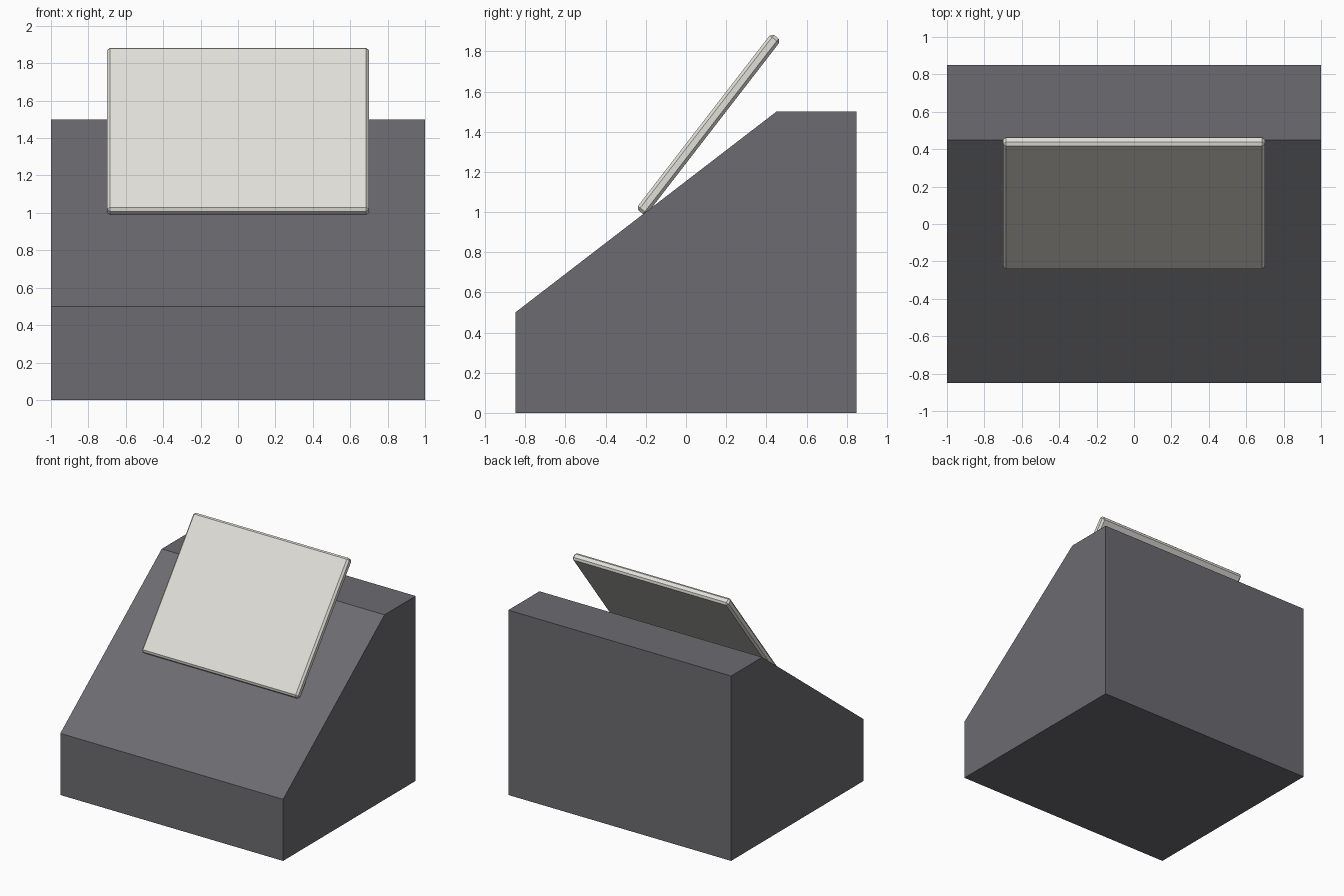
import bpy, bmesh
from math import radians

if "Cube" in bpy.data.objects:
    bpy.data.objects.remove(bpy.data.objects["Cube"])


def paint(obj, name, color):
    mat = bpy.data.materials.new(name)
    mat.diffuse_color = color
    mat.use_nodes = True
    mat.node_tree.nodes["Principled BSDF"].inputs["Base Color"].default_value = mat.diffuse_color
    obj.data.materials.append(mat)


def add_object(name, bm):
    bmesh.ops.recalc_face_normals(bm, faces=bm.faces)
    mesh = bpy.data.meshes.new(name)
    bm.to_mesh(mesh)
    bm.free()
    obj = bpy.data.objects.new(name, mesh)
    bpy.context.collection.objects.link(obj)
    return obj


# Wedge body: side profile (y, z) extruded across the width
profile = [(-0.85, 0), (0.85, 0), (0.85, 1.5), (0.45, 1.5), (-0.85, 0.5)]
bm = bmesh.new()
side = bm.faces.new([bm.verts.new((-1, y, z)) for y, z in profile])
ext = bmesh.ops.extrude_face_region(bm, geom=[side], use_keep_orig=True)
verts = [g for g in ext["geom"] if isinstance(g, bmesh.types.BMVert)]
bmesh.ops.translate(bm, verts=verts, vec=(2, 0, 0))
body = add_object("console_body", bm)
paint(body, "dark_grey", (0.15, 0.15, 0.165, 1))

# Tilted panel: thin slab with chamfered edges, leaning back on the slope
bm = bmesh.new()
bmesh.ops.create_cube(bm, size=1)
bmesh.ops.scale(bm, verts=bm.verts, vec=(1.4, 0.06, 1.104))
panel = add_object("tilted_panel", bm)
panel.location = (0, 0.112, 1.436)
panel.rotation_euler = (radians(-37.7), 0, 0)
paint(panel, "pale_cream", (0.75, 0.74, 0.69, 1))
bevel = panel.modifiers.new("chamfer", "BEVEL")
bevel.width = 0.015
bevel.segments = 1
